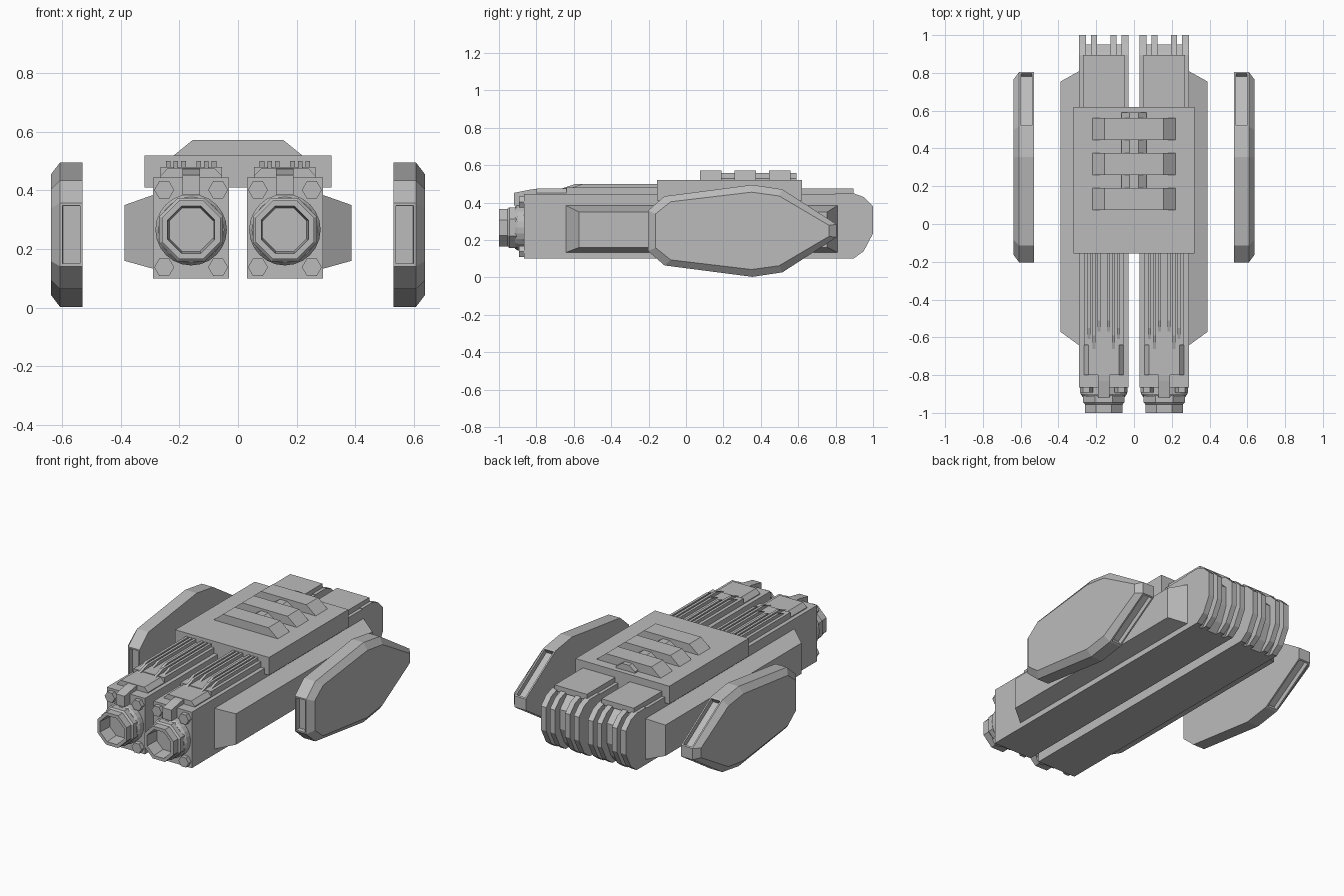
import bpy, bmesh, math
from mathutils import Vector

old = bpy.data.objects.get("Cube")
if old:
    bpy.data.objects.remove(old, do_unlink=True)

GREY = (0.5, 0.5, 0.5, 1)
metal = bpy.data.materials.new("plain grey")
metal.use_nodes = True
metal.diffuse_color = GREY
metal.node_tree.nodes["Principled BSDF"].inputs["Base Color"].default_value = GREY


def finish(name, bm):
    bmesh.ops.recalc_face_normals(bm, faces=bm.faces)
    mesh = bpy.data.meshes.new(name)
    bm.to_mesh(mesh)
    bm.free()
    mesh.materials.append(metal)
    obj = bpy.data.objects.new(name, mesh)
    bpy.context.collection.objects.link(obj)
    return obj


def loft_bm(loops, closed=False):
    """Skin a row of matching loops; cap the ends unless closed."""
    bm = bmesh.new()
    rings = [[bm.verts.new(p) for p in loop] for loop in loops]
    n = len(rings[0])
    for a, b in zip(rings, rings[1:]):
        for i in range(n):
            j = (i + 1) % n
            bm.faces.new((a[i], a[j], b[j], b[i]))
    bm.faces.new(rings[0])
    bm.faces.new(rings[-1])
    return bm


def loft(name, loops):
    return finish(name, loft_bm(loops))


def along_x(name, profile, x0, x1):
    return loft(name, [[(x, y, z) for y, z in profile] for x in (x0, x1)])


def along_y(name, profile, y0, y1):
    return loft(name, [[(x, y, z) for x, z in profile] for y in (y0, y1)])


def box(name, x0, x1, y0, y1, z0, z1):
    return along_x(name, [(y0, z0), (y1, z0), (y1, z1), (y0, z1)], x0, x1)


def turned(name, cx, cz, steps, sides, turn=0.0):
    """Stack of rings (y, radius) round an axis along y."""
    angles = [turn + math.tau * i / sides for i in range(sides)]
    return loft(name, [[(cx + r * math.cos(a), y, cz + r * math.sin(a)) for a in angles]
                       for y, r in steps])


# Twin launcher modules
AXIS_Z = 0.266
FIN_PROFILE = [(0.8, 0.1), (0.895, 0.1), (0.95, 0.14), (1.0, 0.235),
               (1.0, 0.38), (0.95, 0.43), (0.895, 0.45), (0.8, 0.45)]
CORE_PROFILE = [(-0.865, 0.1), (0.865, 0.1), (0.91, 0.15), (0.95, 0.245),
                (0.95, 0.365), (0.91, 0.405), (0.865, 0.445), (-0.865, 0.445)]

for side, cx in (("right", -0.16), ("left", 0.16)):
    along_x(side + "_module_body", CORE_PROFILE, cx - 0.13, cx + 0.13)
    for s in (-1, 1):
        for a, b in ((0.035, 0.068), (0.094, 0.13)):
            along_x(side + "_rear_fin", FIN_PROFILE, cx + s * a, cx + s * b)

    # Rear hatch and sloping front deck
    box(side + "_rear_hatch", cx - 0.11, cx + 0.11, 0.6, 0.895, 0.44, 0.476)
    deck = [(-0.105, 0.44), (0.105, 0.44), (0.105, 0.45), (0.08, 0.476),
            (-0.08, 0.476), (-0.105, 0.45)]
    along_y(side + "_front_deck", [(cx + x, z) for x, z in deck], -0.8, -0.64)
    box(side + "_rear_deck", cx - 0.105, cx + 0.105, -0.64, -0.1, 0.44, 0.48)

    # Long cooling ribs with sloping tips
    for s in (-1, 1):
        for off, tip in ((0.026, -0.6), (0.052, -0.68), (0.078, -0.64)):
            ridge = [(-0.1, 0.47), (tip, 0.47), (tip + 0.09, 0.5), (-0.1, 0.5)]
            x = cx + s * off
            along_x(side + "_cooling_rib", ridge, x - 0.008, x + 0.008)

    # Sight block above the muzzle
    sight = [(-0.92, 0.385), (-0.78, 0.385), (-0.78, 0.475), (-0.83, 0.47), (-0.92, 0.452)]
    along_x(side + "_sight_block", sight, cx - 0.03, cx + 0.03)

    # Barrel collar and hollow muzzle
    turned(side + "_barrel_collar", cx, AXIS_Z, [(-0.85, 0.122), (-0.9, 0.122), (-0.915, 0.112)], 24)
    turned(side + "_muzzle", cx, AXIS_Z,
           [(-0.9, 0.118), (-0.945, 0.118), (-0.955, 0.108), (-1.0, 0.108),
            (-1.0, 0.087), (-0.89, 0.078)], 8, math.pi / 8)

    # Corner bolts
    for dx in (-0.092, 0.092):
        for z in (0.138, 0.402):
            turned(side + "_corner_bolt", cx + dx, z, [(-0.85, 0.034), (-0.892, 0.034)], 6)

    # Tapered side sponson
    s = 1 if cx > 0 else -1

    def rect(x, y0, y1, z0, z1):
        return [(s * x, y0, z0), (s * x, y1, z0), (s * x, y1, z1), (s * x, y0, z1)]
    loft(side + "_sponson", [rect(0.28, -0.65, 0.815, 0.13, 0.388),
                             rect(0.388, -0.572, 0.755, 0.16, 0.35)])

    # Outer shield pod: bevelled on the outside, slots in the narrow ends
    half = [(-0.203, 0.108), (-0.115, 0.185), (0.355, 0.246), (0.515, 0.222), (0.805, 0.035)]
    outline = half + [(y, -h) for y, h in reversed(half)]

    def ring(x, ky, kz):
        return [(s * x, 0.3 + (y - 0.3) * ky, 0.249 + h * kz) for y, h in outline]
    bm = loft_bm([ring(0.53, 1, 1), ring(0.608, 1, 1), ring(0.638, 0.92, 0.84)])
    bmesh.ops.recalc_face_normals(bm, faces=bm.faces)
    slots = []
    for f in bm.faces:
        c = f.calc_center_median()
        flat = abs(f.normal.x) < 0.01
        if flat and (c.y < -0.19 or 0.6 < c.y < 0.75):
            slots.append(f)
    bmesh.ops.inset_individual(bm, faces=slots, thickness=0.013, depth=0)
    bmesh.ops.inset_individual(bm, faces=slots, thickness=0.001, depth=-0.03)
    finish(side + "_shield_pod", bm)

# Cover joining both modules
box("top_cover", -0.32, 0.32, -0.155, 0.62, 0.41, 0.52)

# Raised cover ribs and the spine running through them
RIB = [(-0.225, 0.515), (0.225, 0.515), (0.155, 0.572), (-0.155, 0.572)]
for y in (0.075, 0.26, 0.445):
    along_y("cover_rib", RIB, y, y + 0.115)
SPINE = [(-0.065, 0.515), (0.065, 0.515), (0.065, 0.53), (0.025, 0.558),
         (-0.025, 0.558), (-0.065, 0.53)]
along_y("cover_spine", SPINE, 0.09, 0.59)
